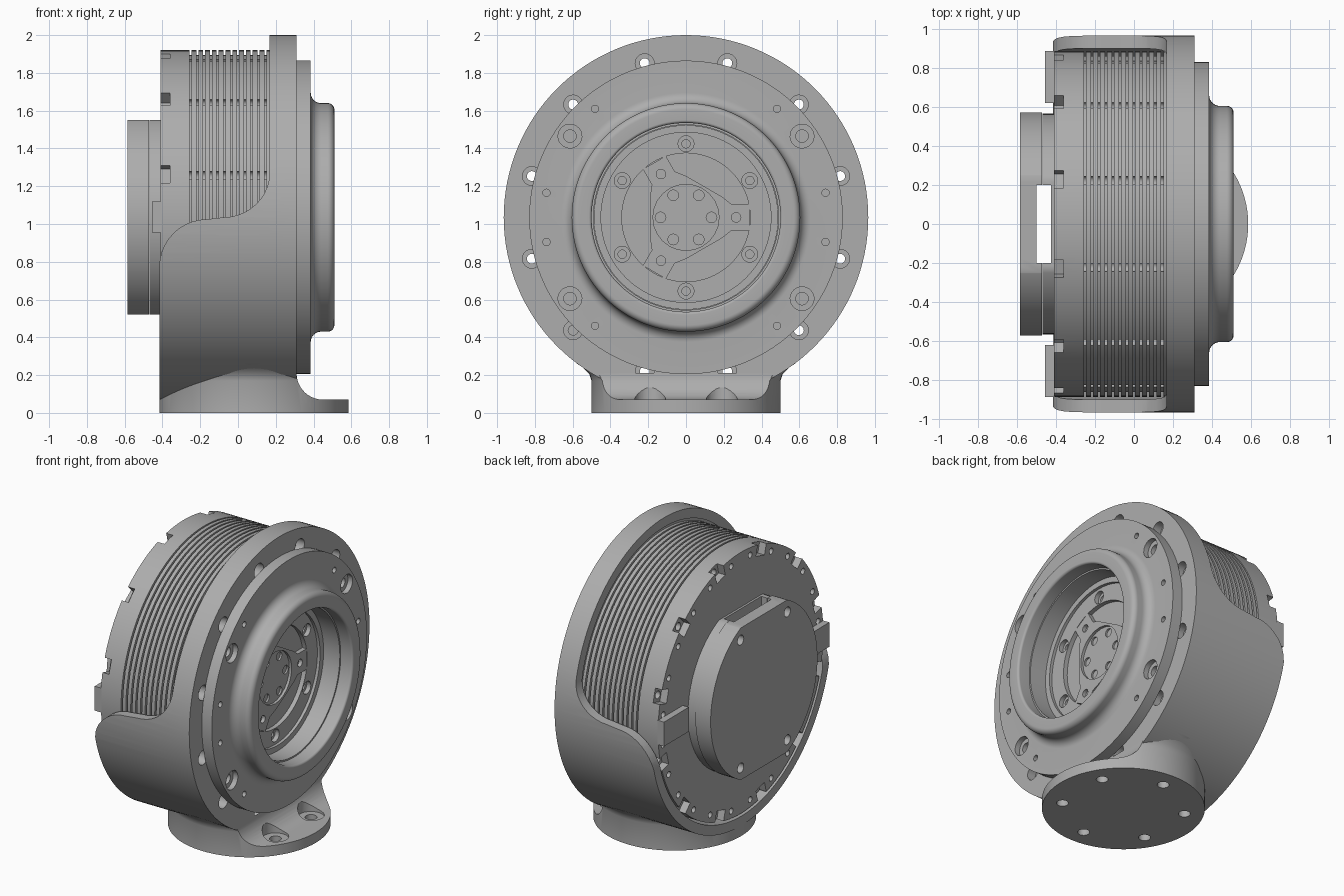
import bpy, bmesh, math
from mathutils import Matrix, Vector

if "Cube" in bpy.data.objects:
    bpy.data.objects.remove(bpy.data.objects["Cube"], do_unlink=True)

CZ = 1.035                      # height of the main axis
TWELVE = [15 + 30 * k for k in range(12)]
SIX = [60 * k for k in range(6)]

metal = bpy.data.materials.new("machined_grey")
metal.use_nodes = True
GREY = (0.42, 0.42, 0.42, 1)
metal.diffuse_color = GREY
metal.node_tree.nodes["Principled BSDF"].inputs["Base Color"].default_value = GREY


def lathe(bm, profile, matrix=Matrix(), sides=96):
    """Revolve (x, radius) points about the local x axis."""
    part = bmesh.new()
    verts = [part.verts.new((x, 0, r)) for x, r in profile]
    edges = [part.edges.new(pair) for pair in zip(verts, verts[1:])]
    if profile[0][1] > 0:
        edges.append(part.edges.new((verts[-1], verts[0])))
    bmesh.ops.spin(part, geom=verts + edges, axis=(1, 0, 0), cent=(0, 0, 0),
                   angle=math.tau, steps=sides, use_merge=False)
    bmesh.ops.remove_doubles(part, verts=part.verts, dist=1e-5)
    merge(bm, part, matrix)


def prism(bm, points, depth, matrix=Matrix()):
    """Extrude an (x, z) outline symmetrically along y."""
    part = bmesh.new()
    face = part.faces.new([part.verts.new((x, -depth / 2, z)) for x, z in points])
    out = bmesh.ops.extrude_face_region(part, geom=[face])
    bmesh.ops.translate(part, vec=(0, depth, 0),
                        verts=[v for v in out["geom"] if isinstance(v, bmesh.types.BMVert)])
    merge(bm, part, matrix)


def box(bm, low, high, matrix=Matrix()):
    part = bmesh.new()
    low, high = Vector(low), Vector(high)
    bmesh.ops.create_cube(part, size=1, matrix=Matrix.Translation((low + high) / 2)
                          @ Matrix.Diagonal((*(high - low), 1)))
    merge(bm, part, matrix)


def merge(bm, part, matrix):
    bmesh.ops.transform(part, matrix=matrix, verts=part.verts)
    bmesh.ops.recalc_face_normals(part, faces=part.faces)
    temp = bpy.data.meshes.new("temp")
    part.to_mesh(temp)
    part.free()
    bm.from_mesh(temp)
    bpy.data.meshes.remove(temp)


def make(name, bm):
    mesh = bpy.data.meshes.new(name)
    bm.to_mesh(mesh)
    bm.free()
    obj = bpy.data.objects.new(name, mesh)
    bpy.context.collection.objects.link(obj)
    mesh.materials.append(metal)
    return obj


def cut(obj, bm):
    tool = make("cutter", bm)
    tool.hide_render = True
    mod = obj.modifiers.new("cut", "BOOLEAN")
    mod.operation, mod.solver, mod.object = "DIFFERENCE", "EXACT", tool
    bpy.context.view_layer.objects.active = obj
    bpy.ops.object.modifier_apply(modifier=mod.name)
    bpy.data.objects.remove(tool, do_unlink=True)


def turn(deg):
    """Rotate about the main axis, so local +z points at the given angle."""
    return Matrix.Translation((0, 0, CZ)) @ Matrix.Rotation(math.radians(deg - 90), 4, "X")


def drill(obj, radius, angles, profile):
    bm = bmesh.new()
    for a in angles:
        lathe(bm, profile, turn(a) @ Matrix.Translation((0, 0, radius)), 24)
    cut(obj, bm)


def arc(cx, cz, rx, rz, start, end, n=10):
    steps = [math.radians(start + (end - start) * i / n) for i in range(n + 1)]
    return [(cx + rx * math.cos(t), cz + rz * math.sin(t)) for t in steps]


def hole(x0, x1, r):
    return [(x0, 0), (x0, r), (x1, r), (x1, 0)]


def screw_hole(face, r, inner, depth):
    """Counterbore with a narrower bore at its floor."""
    mid = face - depth
    return [(mid - depth, 0), (mid - depth, inner), (mid, inner), (mid, r),
            (face + 0.1, r), (face + 0.1, 0)]


AXIS = Matrix.Translation((0, 0, CZ))

# Housing: flange ring and lower cradle with an S-shaped upper edge
bm = bmesh.new()
lathe(bm, [(-0.415, 0.9), (-0.415, 0.965), (0.31, 0.965), (0.31, 0.49),
           (0.172, 0.49), (0.172, 0.9)], AXIS, 128)
housing = make("housing", bm)
bm = bmesh.new()
prism(bm, [(-0.7, 2.2), (-0.7, 0.77)] + arc(-0.165, 0.77, 0.252, 0.255, 180, 90)
      + arc(-0.08, 1.27, 0.247, 0.235, 270, 360) + [(0.167, 2.2)], 3)
cut(housing, bm)
drill(housing, 0.845, TWELVE, [(0.1, 0), (0.1, 0.026), (0.25, 0.026), (0.25, 0.05),
                               (0.4, 0.05), (0.4, 0)])

# Motor body: finned drum with rear notches and through holes
profile = [(-0.41, 0), (-0.41, 0.885)]
for k in range(12):
    x = -0.257 + 0.036 * k
    profile += [(x, 0.885), (x, 0.86), (x + 0.011, 0.86), (x + 0.011, 0.885)]
profile += [(0.17, 0.885), (0.17, 0)]
bm = bmesh.new()
lathe(bm, profile, AXIS, 128)
body = make("motor_body", bm)
drill(body, 0.845, TWELVE, hole(-0.6, 0.4, 0.026))
bm = bmesh.new()
for a in TWELVE:
    box(bm, (-0.5, -0.047, 0.81), (-0.36, 0.047, 1), turn(a))
cut(body, bm)
drill(body, 0.835, [a + d for a in TWELVE for d in (-8, 8)], hole(-0.5, -0.37, 0.02))

# Front plate with rounded collar
bm = bmesh.new()
collar = ([(0.31, 0.83), (0.385, 0.83)] + arc(0.44, 0.66, 0.055, 0.055, 180, 270)
          + arc(0.475, 0.57, 0.035, 0.035, 90, 0) + arc(0.495, 0.515, 0.015, 0.015, 0, -90)
          + [(0.42, 0.5), (0.42, 0.49), (0.31, 0.49)])
lathe(bm, collar, AXIS, 128)
plate = make("front_plate", bm)
drill(plate, 0.75, [35, 145, 215, 325], screw_hole(0.385, 0.063, 0.033, 0.035))
drill(plate, 0.75, [10, 50, 130, 170, 190, 230, 310, 350], hole(0.35, 0.5, 0.019))

# Output disc inside the collar
bm = bmesh.new()
lathe(bm, [(0.165, 0), (0.165, 0.488), (0.3, 0.488), (0.3, 0.45), (0.28, 0.45),
           (0.28, 0.34), (0.25, 0.34), (0.25, 0)], AXIS)
disc = make("output_disc", bm)
drill(disc, 0.39, [a + 30 for a in SIX], screw_hole(0.28, 0.042, 0.022, 0.03))

# Three-armed spider with recessed hub
outline = []
for a in (0, 120, 240):
    corners = [(0.19, -0.11), (0.24, -0.07), (0.335, -0.07), (0.335, 0.07), (0.24, 0.07), (0.19, 0.11)]
    rot = Matrix.Rotation(math.radians(a), 2)
    outline += [tuple(rot @ Vector(c)) for c in corners]
bm = bmesh.new()
to_x = Matrix.Translation((0.262, 0, CZ)) @ Matrix.Rotation(math.radians(90), 4, "Z")
prism(bm, outline, 0.036, to_x)
spider = make("output_spider", bm)
drill(spider, 0, [0], hole(0.262, 0.4, 0.175))
drill(spider, 0.135, SIX, hole(0.249, 0.4, 0.028))
drill(spider, 0.265, [0, 120, 240], hole(0.255, 0.4, 0.025))

# Rear cover in two layers, flat top and bottom, with a cable slot
for name, x0, x1, r in (("cover_base", -0.469, -0.405, 0.565), ("cover_lid", -0.585, -0.471, 0.572)):
    bm = bmesh.new()
    lathe(bm, hole(x0, x1, r), AXIS)
    cover = make(name, bm)
    bm = bmesh.new()
    for z in (CZ + 0.515, CZ - 1.515):
        box(bm, (-1, -1, z), (0, 1, z + 1))
    cut(cover, bm)
    bm = bmesh.new()
    box(bm, (-0.5, -0.2, 0), (-0.425, 0.2, 2))
    cut(cover, bm)
drill(cover, 0.5, [60, 120, 240, 300], hole(-0.7, -0.545, 0.033))

# Side tabs beside the rear cover
for side, name in ((1, "left"), (-1, "right")):
    bm = bmesh.new()
    ys = sorted((side * 0.62, side * 0.885))
    box(bm, (-0.455, ys[0], 0.955), (-0.405, ys[1], 1.12))
    tab = make("tab_" + ("back" if side > 0 else "front"), bm)

# Foot: round column flaring into the cradle, scooped at the output side
UP = Matrix.Translation((0.085, 0, 0)) @ Matrix.Rotation(math.radians(-90), 4, "Y")
bm = bmesh.new()
lathe(bm, [(0, 0), (0, 0.5), (0.17, 0.5), (0.205, 0.512), (0.24, 0.545), (0.262, 0.58),
           (0.262, 0)], UP)
foot = make("foot", bm)
bm = bmesh.new()
prism(bm, [(0.31, 0.6), (0.31, 0.21)] + arc(0.45, 0.21, 0.14, 0.14, 185, 270)
      + [(0.9, 0.07), (0.9, 0.6)], 3)
box(bm, (-1, -1, -0.1), (-0.415, 1, 0.6))
cut(foot, bm)
bm = bmesh.new()
lathe(bm, hole(-1, 0.31, 0.9), AXIS, 128)
cut(foot, bm)
bm = bmesh.new()
for k in range(6):
    ang = math.radians(30 + 60 * k)
    at = Matrix.Translation((0.38 * math.cos(ang), 0.38 * math.sin(ang), 0)) @ UP
    if math.cos(ang) > 0.5:
        lathe(bm, [(-0.1, 0), (-0.1, 0.037), (0.055, 0.037), (0.055, 0.082),
                   (0.3, 0.082), (0.3, 0)], at, 32)
    else:
        lathe(bm, hole(-0.1, 0.06, 0.037), at, 32)
cut(foot, bm)

# Crisp edges, smooth curved walls
for obj in bpy.context.scene.objects:
    obj.select_set(obj.type == "MESH")
bpy.context.view_layer.objects.active = foot
bpy.ops.object.shade_smooth_by_angle(angle=math.radians(30))
